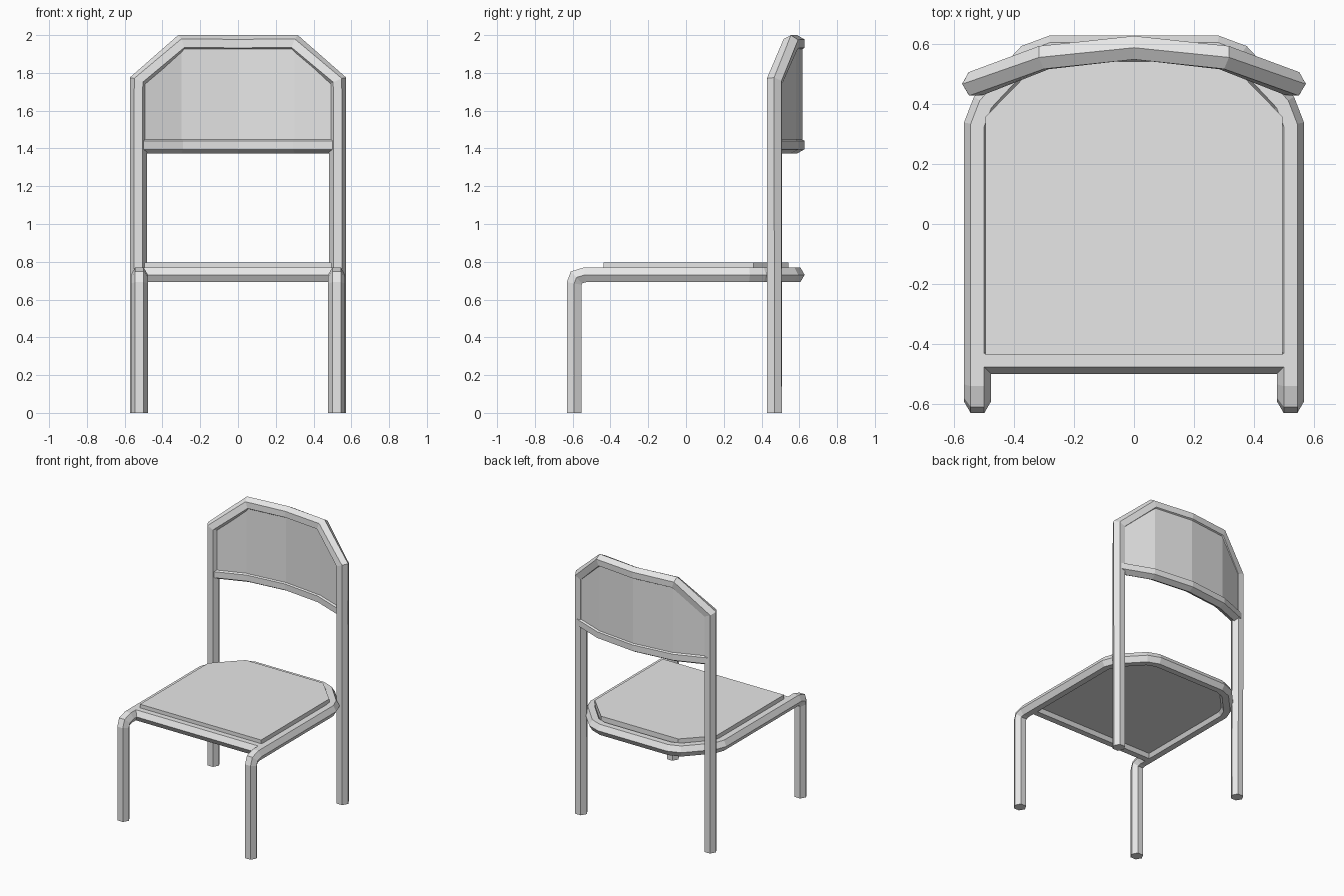
import bpy, bmesh, math
from mathutils import Vector

cube = bpy.data.objects.get("Cube")
if cube:
    bpy.data.objects.remove(cube, do_unlink=True)

grey = bpy.data.materials.new("light_grey")
grey.use_nodes = True
COLOUR = (0.8, 0.8, 0.8, 1)
grey.diffuse_color = COLOUR
grey.node_tree.nodes["Principled BSDF"].inputs["Base Color"].default_value = COLOUR


def finish(name, bm):
    bmesh.ops.recalc_face_normals(bm, faces=bm.faces)
    mesh = bpy.data.meshes.new(name)
    bm.to_mesh(mesh)
    bm.free()
    mesh.materials.append(grey)
    obj = bpy.data.objects.new(name, mesh)
    bpy.context.collection.objects.link(obj)
    return obj


def mirrored(half):
    """Full left-to-right path from its -x half; a point at x = 0 is shared."""
    return half + [(-x, y, z) for x, y, z in reversed(half) if x]


def hex_tube(name, path, flat, radius=0.045):
    """Mitred six-sided tube with two flat sides facing the flat direction."""
    pts = [Vector(p) for p in path]
    flat = Vector(flat)
    dirs = [(b - a).normalized() for a, b in zip(pts, pts[1:])]
    bm = bmesh.new()
    rings = []
    for i, p in enumerate(pts):
        before, after = dirs[max(i - 1, 0)], dirs[min(i, len(dirs) - 1)]
        along = (before + after).normalized()
        v = (flat - along * flat.dot(along)).normalized()
        u = along.cross(v)
        bend = (after - before).normalized()
        stretch = 1 / along.dot(before) - 1
        ring = []
        for k in range(6):
            a = k * math.pi / 3
            w = (u * math.cos(a) + v * math.sin(a)) * radius
            ring.append(bm.verts.new(p + w + bend * w.dot(bend) * stretch))
        rings.append(ring)
    for r, s in zip(rings, rings[1:]):
        for k in range(6):
            j = (k + 1) % 6
            bm.faces.new((r[k], r[j], s[j], s[k]))
    bm.faces.new(rings[0])
    bm.faces.new(rings[-1])
    return finish(name, bm)


# Rear legs and backrest hoop in one bent tube
hex_tube("rear_legs_and_back_hoop", mirrored([
    (-0.528, 0.468, 0), (-0.528, 0.468, 1.755),
    (-0.3, 0.555, 1.955), (0, 0.588, 1.955)]), (0, 1, 0))

# Lower rail of the backrest
hex_tube("back_lower_rail", mirrored([
    (-0.528, 0.468, 1.418), (-0.3, 0.555, 1.418), (0, 0.588, 1.418)]), (0, 1, 0))

# Front legs and seat frame in one bent tube
hex_tube("front_legs_and_seat_frame", mirrored([
    (-0.522, -0.592, 0), (-0.522, -0.592, 0.685), (-0.522, -0.58, 0.717),
    (-0.522, -0.535, 0.731), (-0.522, 0.33, 0.731), (-0.495, 0.4, 0.731),
    (-0.35, 0.555, 0.731), (-0.275, 0.583, 0.731)]), (0, -0.001, 1))

# Front rail of the seat
hex_tube("seat_front_rail", mirrored([(-0.522, -0.455, 0.731)]), (0, 0, 1))

# Seat panel with cut rear corners
bm = bmesh.new()
outline = mirrored([(-0.495, -0.437, 0.72), (-0.495, 0.358, 0.72), (-0.315, 0.542, 0.72)])
base = bm.faces.new([bm.verts.new(p) for p in outline])
top = bmesh.ops.extrude_face_region(bm, geom=[base], use_keep_orig=True)["geom"]
bmesh.ops.translate(bm, vec=(0, 0, 0.077),
                    verts=[g for g in top if isinstance(g, bmesh.types.BMVert)])
finish("seat_panel", bm)

# Curved backrest panel filling the hoop
bm = bmesh.new()
upper = mirrored([(-0.515, 0.473, 1.75), (-0.3, 0.555, 1.945), (0, 0.588, 1.945)])
columns = []
for x, y, z in upper:
    columns.append([bm.verts.new((x, y + dy, h)) for dy, h in
                    ((-0.028, 1.42), (0.028, 1.42), (0.028, z), (-0.028, z))])
for c, d in zip(columns, columns[1:]):
    for k in range(4):
        j = (k + 1) % 4
        bm.faces.new((c[k], c[j], d[j], d[k]))
bm.faces.new(columns[0])
bm.faces.new(columns[-1])
finish("back_panel", bm)
